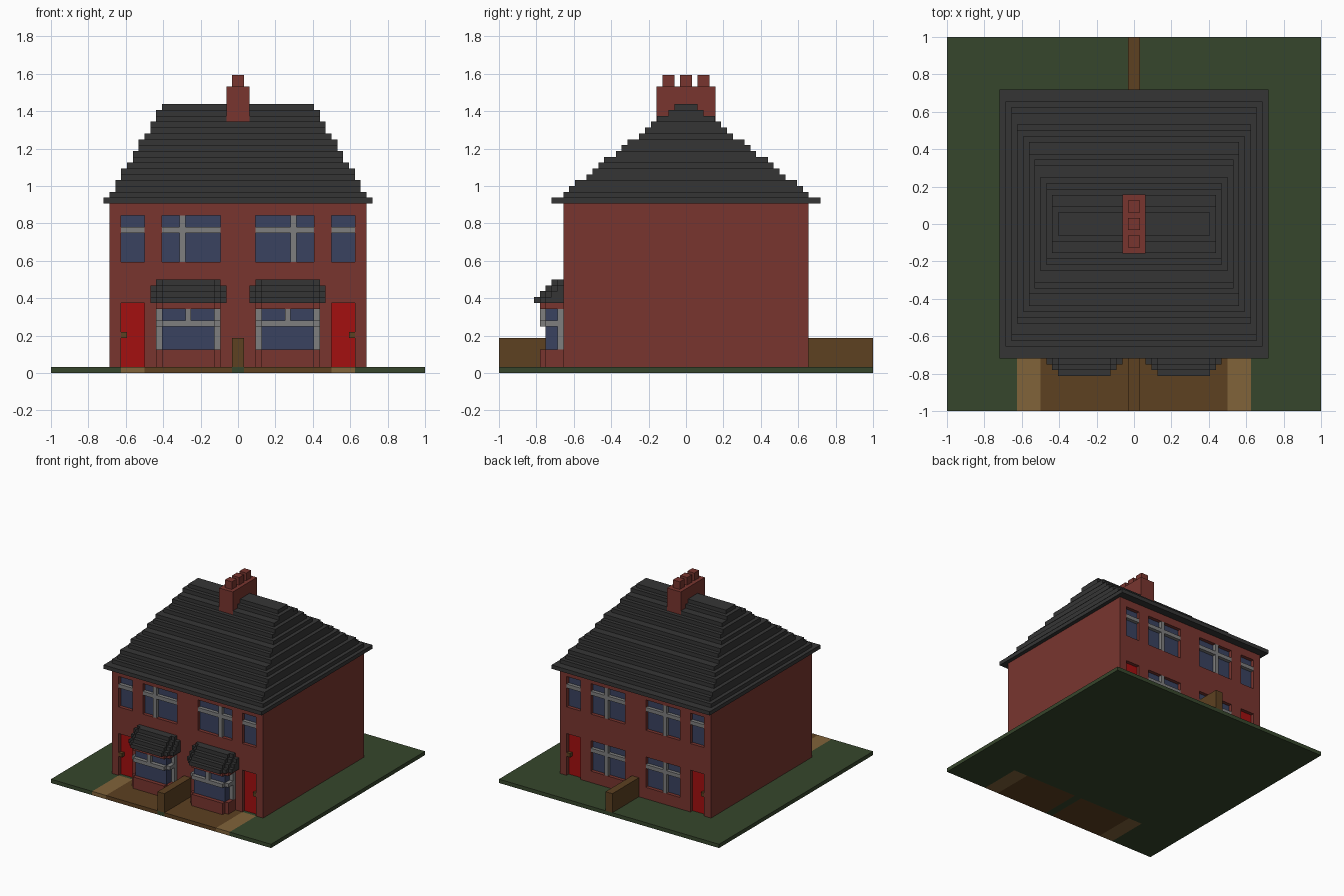
import bpy
import bmesh

U = 1 / 32  # block size that everything snaps to

cube = bpy.data.objects.get("Cube")
if cube:
    bpy.data.objects.remove(cube, do_unlink=True)


def material(name, r, g, b):
    m = bpy.data.materials.new(name)
    m.use_nodes = True
    m.diffuse_color = (r, g, b, 1)
    bsdf = next(n for n in m.node_tree.nodes if n.type == 'BSDF_PRINCIPLED')
    bsdf.inputs["Base Color"].default_value = (r, g, b, 1)
    bsdf.inputs["Roughness"].default_value = 0.9
    return m


BRICK = material("brick red", 0.19, 0.036, 0.028)
SLATE = material("slate grey", 0.036, 0.036, 0.036)
GRASS = material("grass green", 0.037, 0.061, 0.025)
EARTH = material("earth brown", 0.109, 0.052, 0.015)
PATH = material("path tan", 0.22, 0.125, 0.042)
DOOR = material("door red", 0.37, 0.005, 0.005)
GLASS = material("window blue", 0.042, 0.054, 0.115)
FRAME = material("frame grey", 0.21, 0.21, 0.21)


def flip_x(b):
    return (-b[1], -b[0]) + tuple(b[2:])


def flip_y(b):
    return (b[0], b[1], -b[3], -b[2], b[4], b[5])


def both_x(boxes):
    return boxes + [flip_x(b) for b in boxes]


def blocks(name, mat, boxes):
    """One object from boxes given as x0, x1, y0, y1, z0, z1 in block units."""
    bm = bmesh.new()
    for x0, x1, y0, y1, z0, z1 in boxes:
        verts = bmesh.ops.create_cube(bm, size=1)["verts"]
        for v in verts:
            v.co = ((x0 + (v.co.x + 0.5) * (x1 - x0)) * U,
                    (y0 + (v.co.y + 0.5) * (y1 - y0)) * U,
                    (z0 + (v.co.z + 0.5) * (z1 - z0)) * U)
    mesh = bpy.data.meshes.new(name)
    bm.to_mesh(mesh)
    bm.free()
    mesh.materials.append(mat)
    ob = bpy.data.objects.new(name, mesh)
    bpy.context.collection.objects.link(ob)
    return ob


# Plot: lawn, front gardens, paths and dividing walls
blocks("lawn", GRASS, [(-32, 32, -21, 32, 0, 1), (-1, 1, -32, -21, 0, 1)]
       + both_x([(20, 32, -32, -21, 0, 1)]))
blocks("front_gardens", EARTH, both_x([(1, 16, -32, -21, 0, 1)]))
blocks("front_paths", PATH, both_x([(16, 20, -32, -21, 0, 1)]))
blocks("front_divider", EARTH, [(-1, 1, -32, -21, 1, 6)])
blocks("back_divider", EARTH, [(-1, 1, 21, 32, 1, 6)])

# Openings as x0, x1, z0, z1 on the +x half
small_window = (16, 20, 19, 27)
wide_window = (3, 13, 19, 27)
ground_window = (3, 13, 4, 12)
door = (16, 20, 1, 12)


def on_front(opening, y0, y1):
    x0, x1, z0, z1 = opening
    return (x0, x1, y0, y1, z0, z1)


def on_walls(front, back, y0, y1):
    """Boxes for openings on both facades, mirrored left to right."""
    return both_x([on_front(o, y0, y1) for o in front]
                  + [flip_y(on_front(o, y0, y1)) for o in back])


# House body with recessed openings
house = blocks("house_walls", BRICK, [(-22, 22, -21, 21, 1, 29)])
cut_door = (16, 20, 0, 12)
cutter = blocks("opening_cutter", BRICK, on_walls(
    [small_window, wide_window, cut_door],
    [small_window, wide_window, ground_window, cut_door], -22, -20))
cutter.hide_render = True
mod = house.modifiers.new("openings", 'BOOLEAN')
mod.object = cutter
mod.operation = 'DIFFERENCE'
mod.solver = 'EXACT'
bpy.context.view_layer.objects.active = house
bpy.ops.object.modifier_apply(modifier=mod.name)
bpy.data.objects.remove(cutter, do_unlink=True)

# Glass, doors and handles
blocks("window_glass", GLASS, on_walls(
    [small_window, wide_window],
    [small_window, wide_window, ground_window], -20.1, -19.9))
blocks("doors", DOOR, on_walls([door], [door], -20.1, -19.9))
handle = (19, 20, 6, 7)
blocks("door_handles", EARTH, on_walls([handle], [handle], -21, -20))


# Window bars: transom two blocks below the head, upright off centre
def bars(opening, upright=None):
    x0, x1, z0, z1 = opening
    out = [(x0, x1, z1 - 3, z1 - 2)]
    if upright:
        out += [(upright, upright + 1, z0, z1 - 3),
                (upright, upright + 1, z1 - 2, z1)]
    return out


blocks("window_bars", FRAME, on_walls(
    bars(small_window) + bars(wide_window, 9),
    bars(small_window) + bars(wide_window, 8) + bars(ground_window, 8),
    -21, -20))

# Bay windows with a stepped corner plan
blocks("bay_brick", BRICK, both_x([
    b for z0, z1 in ((1, 4), (11, 12))
    for b in ((3, 14, -24, -21, z0, z1), (4, 13, -25, -24, z0, z1))]))
blocks("bay_glass", GLASS, both_x([(4, 13, -24, -21, 4, 11)]))
blocks("bay_frame", FRAME, both_x([
    (3, 4, -22, -21, 4, 11), (13, 14, -22, -21, 4, 11),
    (3, 4, -24, -22, 8, 9), (13, 14, -24, -22, 8, 9),
    (4, 13, -25, -24, 8, 9), (8, 9, -25, -24, 9, 11)]))
bay_roof = []
for j in range(4):
    for inset in range(3):
        depth = 24 + inset - j
        if depth > 21:
            bay_roof.append((2 + inset, 15 - inset, -depth, -20.5, 12 + j, 13 + j))
blocks("bay_roofs", SLATE, both_x(bay_roof))

# Hipped roof in stepped courses
courses = [(-23, 23, -23, 23, 29, 30)]
for k in range(1, 17):
    hx = round(22 - 0.6 * (k - 1))
    hy = round(21.15 - 1.267 * (k - 1))
    courses.append((-hx, hx, -hy, hy, 29 + k, 30 + k))
blocks("roof", SLATE, courses)

# Chimney and pots
blocks("chimney_stack", BRICK, [(-2, 2, -5.03, 5.03, 42.5, 49)])
blocks("chimney_pots", BRICK, [(-1, 1, y - 1, y + 1, 49, 51) for y in (-3, 0, 3)])
